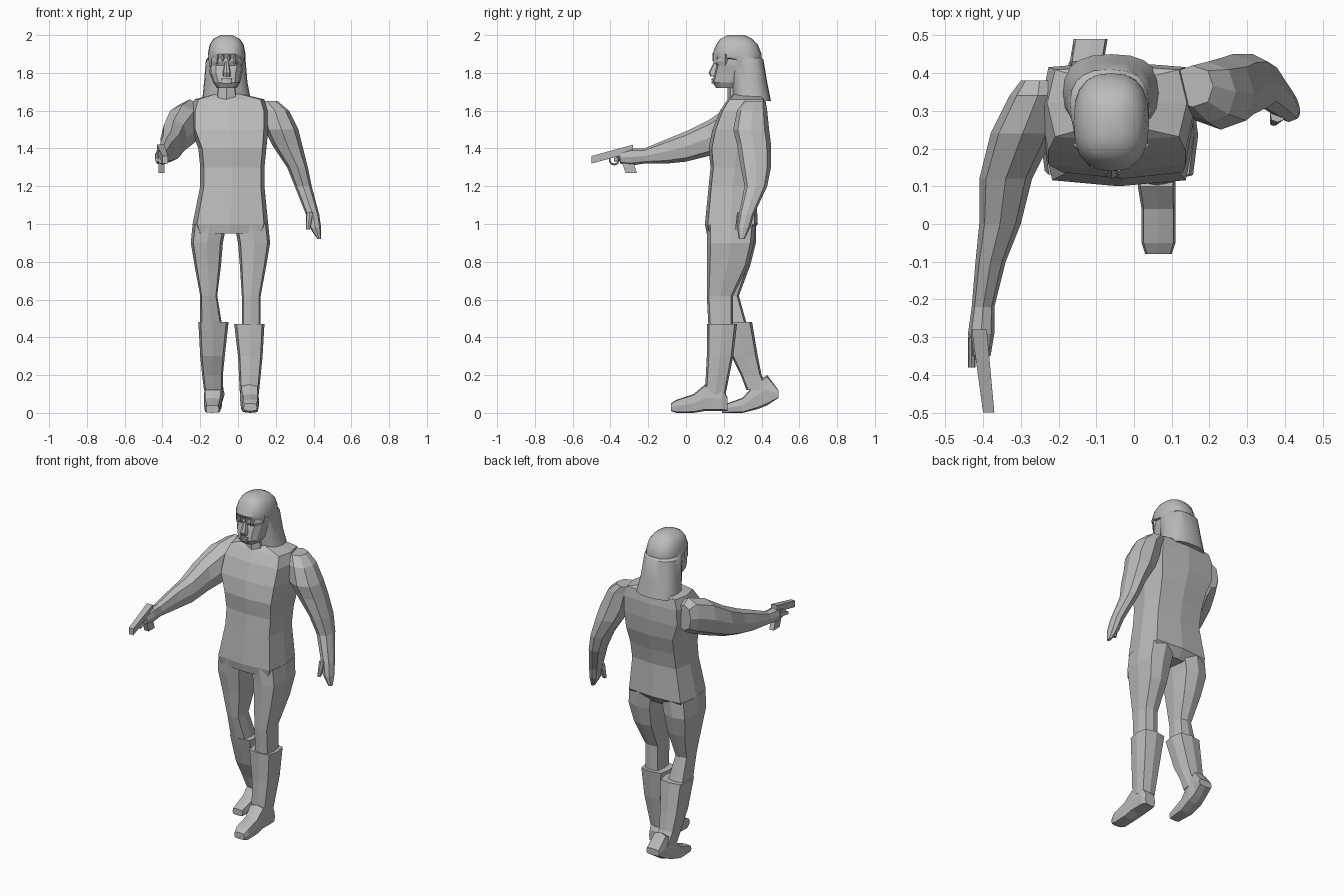
import bpy
import bmesh
from math import cos, sin, pi, copysign

cube = bpy.data.objects.get("Cube")
if cube:
    bpy.data.objects.remove(cube, do_unlink=True)

grey = bpy.data.materials.new("plain grey")
grey.use_nodes = True
colour = (.5, .5, .5, 1)
grey.diffuse_color = colour
grey.node_tree.nodes["Principled BSDF"].inputs["Base Color"].default_value = colour


def section(sides, power):
    """Unit cross-section: power one is round, smaller is boxier."""
    points = []
    for i in range(sides):
        angle = 2 * pi * i / sides
        pair = (round(cos(angle), 6), round(sin(angle), 6))
        points.append([copysign(abs(c) ** power, c) if c else 0 for c in pair])
    return points


def between(span, position):
    """Map minus one to the low end of a span and one to its high end."""
    low, high = span
    return (low + high + position * (high - low)) / 2


def loft(name, rings, power=.7, sides=8, smooth=False):
    """Skin a row of rings; two axes hold a span, the third a position."""
    bm = bmesh.new()
    loops = []
    for ring in rings:
        upright = not isinstance(ring["z"], tuple)
        loop = []
        for u, v in section(sides, power):
            x = between(ring["x"], u)
            y = between(ring["y"], v) if upright else ring["y"]
            z = ring["z"] if upright else between(ring["z"], v)
            loop.append(bm.verts.new((x, y, z)))
        loops.append(loop)
    for lower, upper in zip(loops, loops[1:]):
        for i in range(sides):
            j = (i + 1) % sides
            bm.faces.new((lower[i], lower[j], upper[j], upper[i]))
    bm.faces.new(loops[0])
    bm.faces.new(loops[-1])
    bmesh.ops.recalc_face_normals(bm, faces=bm.faces)
    mesh = bpy.data.meshes.new(name)
    bm.to_mesh(mesh)
    bm.free()
    mesh.materials.append(grey)
    obj = bpy.data.objects.new(name, mesh)
    bpy.context.collection.objects.link(obj)
    if smooth:
        bpy.ops.object.select_all(action="DESELECT")
        obj.select_set(True)
        bpy.context.view_layer.objects.active = obj
        bpy.ops.object.shade_smooth_by_angle(angle=pi / 5)


# Torso and neck
loft("torso", [
    dict(z=1.69, x=(-.12, .01), y=(.25, .39)),
    dict(z=1.66, x=(-.23, .14), y=(.22, .42)),
    dict(z=1.6, x=(-.25, .16), y=(.18, .43)),
    dict(z=1.5, x=(-.25, .16), y=(.14, .43)),
    dict(z=1.4, x=(-.21, .15), y=(.12, .42)),
    dict(z=1.3, x=(-.2, .14), y=(.13, .39)),
    dict(z=1.2, x=(-.2, .14), y=(.12, .37)),
    dict(z=1, x=(-.24, .16), y=(.1, .38)),
    dict(z=.95, x=(-.22, .14), y=(.11, .34)),
], power=.35)
loft("neck", [
    dict(z=1.6, x=(-.13, .01), y=(.22, .38)),
    dict(z=1.75, x=(-.11, -.01), y=(.22, .36)),
])

# Legs
loft("left_leg", [
    dict(z=1, x=(-.02, .16), y=(.11, .37)),
    dict(z=.9, x=(0, .17), y=(.11, .36)),
    dict(z=.78, x=(.01, .15), y=(.11, .33)),
    dict(z=.62, x=(.02, .12), y=(.11, .25)),
    dict(z=.44, x=(.02, .12), y=(.12, .25)),
], power=.5)
loft("right_leg", [
    dict(z=1, x=(-.24, -.06), y=(.11, .37)),
    dict(z=.9, x=(-.25, -.08), y=(.12, .37)),
    dict(z=.78, x=(-.23, -.09), y=(.14, .34)),
    dict(z=.62, x=(-.2, -.11), y=(.16, .28)),
    dict(z=.44, x=(-.2, -.08), y=(.2, .33)),
], power=.5)

# Boots: a flared shaft and a foot each
loft("left_boot_shaft", [
    dict(z=.47, x=(-.02, .14), y=(.11, .27)),
    dict(z=.3, x=(0, .13), y=(.11, .25)),
    dict(z=.1, x=(.01, .11), y=(.1, .21)),
], power=.5)
loft("left_foot", [
    dict(y=-.08, x=(.03, .1), z=(.01, .05)),
    dict(y=-.05, x=(.02, .11), z=(0, .07)),
    dict(y=.04, x=(.02, .11), z=(0, .1)),
    dict(y=.1, x=(.01, .11), z=(.01, .15)),
    dict(y=.19, x=(.02, .11), z=(.01, .14)),
    dict(y=.22, x=(.03, .1), z=(.01, .08)),
], power=.4)
loft("right_boot_shaft", [
    dict(z=.48, x=(-.21, -.05), y=(.19, .35)),
    dict(z=.3, x=(-.2, -.07), y=(.24, .38)),
    dict(z=.2, x=(-.19, -.08), y=(.29, .4)),
    dict(z=.12, x=(-.18, -.08), y=(.32, .44)),
], power=.5)
loft("right_foot", [
    dict(y=.19, x=(-.17, -.1), z=(0, .04)),
    dict(y=.3, x=(-.18, -.09), z=(0, .08)),
    dict(y=.38, x=(-.18, -.08), z=(.02, .17)),
    dict(y=.43, x=(-.17, -.08), z=(.04, .2)),
    dict(y=.49, x=(-.16, -.07), z=(.08, .12)),
], power=.4)

# Hanging left arm
loft("left_arm", [
    dict(z=1.65, x=(.1, .21), y=(.31, .42)),
    dict(z=1.6, x=(.12, .27), y=(.27, .43)),
    dict(z=1.5, x=(.14, .32), y=(.25, .44)),
    dict(z=1.42, x=(.18, .34), y=(.27, .45)),
    dict(z=1.3, x=(.26, .37), y=(.29, .45)),
    dict(z=1.2, x=(.3, .39), y=(.31, .43)),
    dict(z=1.05, x=(.36, .43), y=(.28, .36)),
    dict(z=.98, x=(.38, .44), y=(.27, .34)),
    dict(z=.92, x=(.42, .44), y=(.28, .31)),
], power=.85)
loft("left_thumb", [
    dict(z=1.06, x=(.36, .4), y=(.27, .32)),
    dict(z=.97, x=(.36, .38), y=(.26, .28)),
])

# Outstretched right arm
loft("right_arm", [
    dict(y=.38, x=(-.3, -.2), z=(1.47, 1.63)),
    dict(y=.34, x=(-.33, -.18), z=(1.44, 1.66)),
    dict(y=.24, x=(-.38, -.21), z=(1.4, 1.63)),
    dict(y=.12, x=(-.41, -.27), z=(1.36, 1.55)),
    dict(y=0, x=(-.41, -.3), z=(1.33, 1.49)),
    dict(y=-.1, x=(-.42, -.34), z=(1.32, 1.45)),
    dict(y=-.22, x=(-.43, -.37), z=(1.32, 1.4)),
    dict(y=-.29, x=(-.44, -.37), z=(1.31, 1.4)),
    dict(y=-.35, x=(-.43, -.38), z=(1.32, 1.38)),
], power=.85)
loft("right_finger", [
    dict(y=-.3, x=(-.44, -.42), z=(1.34, 1.38)),
    dict(y=-.38, x=(-.44, -.42), z=(1.33, 1.35)),
])

# Pistol
loft("pistol_slide", [
    dict(y=-.5, x=(-.4, -.37), z=(1.32, 1.36)),
    dict(y=-.28, x=(-.43, -.39), z=(1.38, 1.42)),
], power=.02)
loft("pistol_grip", [
    dict(z=1.39, x=(-.42, -.39), y=(-.36, -.3)),
    dict(z=1.27, x=(-.42, -.39), y=(-.32, -.26)),
], power=.02)
bpy.ops.mesh.primitive_torus_add(
    major_segments=10, minor_segments=4, major_radius=.025, minor_radius=.005,
    location=(-.4, -.38, 1.34), rotation=(0, pi / 2, 0))
guard = bpy.context.object
guard.name = "trigger_guard"
guard.data.materials.append(grey)

# Head and face
loft("head", [
    dict(z=1.72, x=(-.11, -.01), y=(.16, .3)),
    dict(z=1.75, x=(-.13, .01), y=(.14, .33)),
    dict(z=1.8, x=(-.15, .02), y=(.15, .36)),
    dict(z=1.84, x=(-.15, .03), y=(.16, .38)),
    dict(z=1.86, x=(-.15, .03), y=(.15, .38)),
    dict(z=1.93, x=(-.15, .02), y=(.16, .38)),
], sides=12)
loft("nose", [
    dict(z=1.78, x=(-.08, -.04), y=(.13, .18)),
    dict(z=1.8, x=(-.08, -.04), y=(.12, .18)),
    dict(z=1.86, x=(-.07, -.05), y=(.15, .18)),
])
for lip, height in (("upper_lip", 1.765), ("lower_lip", 1.75)):
    loft(lip, [dict(z=height + rise, x=(-.09, -.03), y=(.135, .18))
               for rise in (-.005, .005)])

# Long hair with a ragged fringe
loft("hair", [
    dict(z=2, x=(-.09, -.03), y=(.22, .31)),
    dict(z=1.98, x=(-.13, .01), y=(.18, .35)),
    dict(z=1.95, x=(-.15, .03), y=(.16, .38)),
    dict(z=1.9, x=(-.16, .04), y=(.14, .4)),
    dict(z=1.88, x=(-.16, .04), y=(.15, .4)),
    dict(z=1.87, x=(-.17, .04), y=(.22, .41)),
    dict(z=1.75, x=(-.18, .05), y=(.24, .43)),
    dict(z=1.65, x=(-.19, .07), y=(.25, .45)),
], power=.8, sides=20, smooth=True)
for i in range(6):
    offset = (i - 2.5) / 2.5
    middle = -.06 + .08 * offset
    front = .14 + .05 * offset ** 4
    tip = 1.87 - .04 * abs(offset)
    loft(f"fringe_lock_{i}", [
        dict(z=1.9, x=(middle - .02, middle + .02), y=(front, front + .04)),
        dict(z=tip, x=(middle - .01, middle), y=(front, front + .03)),
    ], sides=4)
